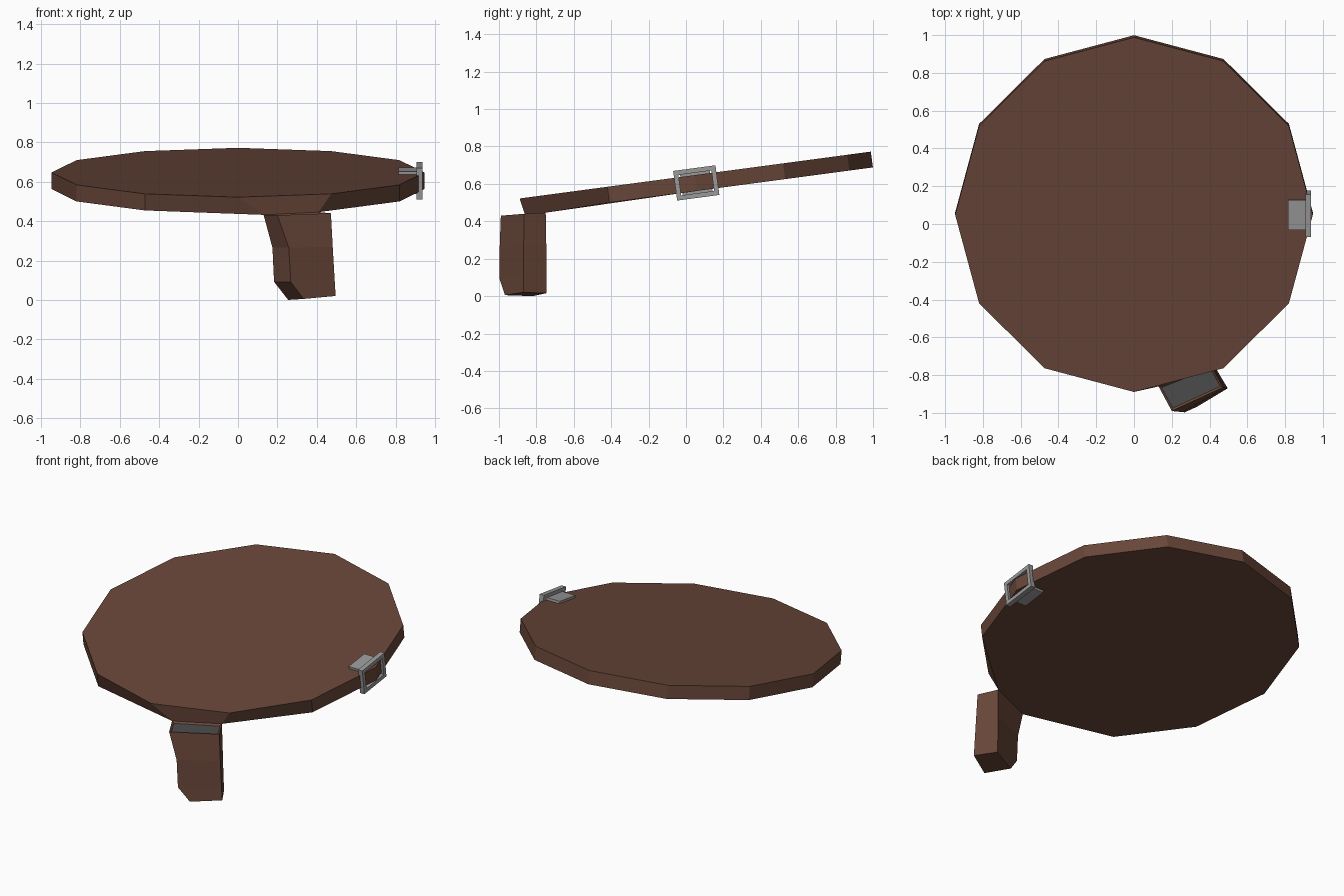
import bpy, bmesh, math
from mathutils import Matrix, Vector

if "Cube" in bpy.data.objects:
    bpy.data.objects.remove(bpy.data.objects["Cube"])


def material(name, rgb):
    m = bpy.data.materials.new(name)
    m.diffuse_color = (*rgb, 1)
    m.use_nodes = True
    m.node_tree.nodes["Principled BSDF"].inputs["Base Color"].default_value = m.diffuse_color
    return m


BROWN = material("brown", (0.138, 0.061, 0.040))
STEEL = material("steel grey", (0.32, 0.32, 0.32))
DARK = material("dark grey", (0.072, 0.072, 0.072))

TILT = math.radians(7.6)
CENTRE = Vector((0, 0.055, 0.605))
PLACE = Matrix.Translation(CENTRE) @ Matrix.Rotation(TILT, 4, 'X')


def finish(bm, name, *mats):
    bmesh.ops.recalc_face_normals(bm, faces=bm.faces)
    me = bpy.data.meshes.new(name)
    bm.to_mesh(me)
    bm.free()
    for m in mats:
        me.materials.append(m)
    ob = bpy.data.objects.new(name, me)
    bpy.context.collection.objects.link(ob)
    return ob


def add_box(bm, lo, hi):
    lo, hi = Vector(lo), Vector(hi)
    mat = Matrix.Translation((lo + hi) / 2) @ Matrix.Diagonal((*(hi - lo), 1))
    bmesh.ops.create_cube(bm, size=1, matrix=PLACE @ mat)


# Handle rings, top to bottom: back left, front left, front right, back right
RINGS = [
    [(0.13, -0.86, 0.432), (0.20, -0.99, 0.43), (0.472, -0.865, 0.44), (0.41, -0.75, 0.446)],
    [(0.175, -0.85, 0.265), (0.258, -0.996, 0.265), (0.481, -0.868, 0.27), (0.414, -0.747, 0.27)],
    [(0.183, -0.85, 0.092), (0.268, -0.997, 0.092), (0.491, -0.87, 0.10), (0.418, -0.745, 0.10)],
    [(0.255, -0.82, 0.0), (0.333, -0.968, 0.005), (0.496, -0.87, 0.02), (0.422, -0.745, 0.016)],
]

# Tilted twelve-sided disc, with one lower edge drawn in to meet the handle
bm = bmesh.new()
rim = [(0.947 * math.sin(i * math.pi / 6), 0.947 * math.cos(i * math.pi / 6)) for i in range(12)]
low = [bm.verts.new(PLACE @ Vector((x, y, -0.0425))) for x, y in rim]
top = [bm.verts.new(PLACE @ Vector((x, y, 0.0425))) for x, y in rim]
low[6].co = RINGS[0][0]
low[5].co = RINGS[0][3]
bm.faces.new(top)
bm.faces.new(low)
for i in range(12):
    j = (i + 1) % 12
    bm.faces.new((low[i], low[j], top[j], top[i]))
finish(bm, "disc", BROWN)

# Angled handle with a dark recessed top
bm = bmesh.new()
rings = [[bm.verts.new(p) for p in ring] for ring in RINGS]
for a, b in zip(rings, rings[1:]):
    for i in range(4):
        j = (i + 1) % 4
        bm.faces.new((a[i], a[j], b[j], b[i]))
cap = bm.faces.new(rings[0])
bm.faces.new(rings[-1])
bmesh.ops.recalc_face_normals(bm, faces=bm.faces)
bmesh.ops.inset_region(bm, faces=[cap], thickness=0.016, depth=-0.01)
cap.material_index = 1
finish(bm, "handle", BROWN, DARK)

# Rectangular strap frame at the right edge, with clamp plates above and below
bm = bmesh.new()
X0, X1, W, H, B = 0.907, 0.938, 0.114, 0.08, 0.025
for s in (-1, 1):
    za, zb = sorted((s * H, s * (H - B)))
    add_box(bm, (X0, -W, za), (X1, W, zb))
    ya, yb = sorted((s * W, s * (W - B)))
    add_box(bm, (X0, ya, B - H), (X1, yb, H - B))
    pa, pb = sorted((s * 0.042, s * 0.058))
    add_box(bm, (0.815, -0.08, pa), (0.915, 0.08, pb))
finish(bm, "strap_frame", STEEL)
